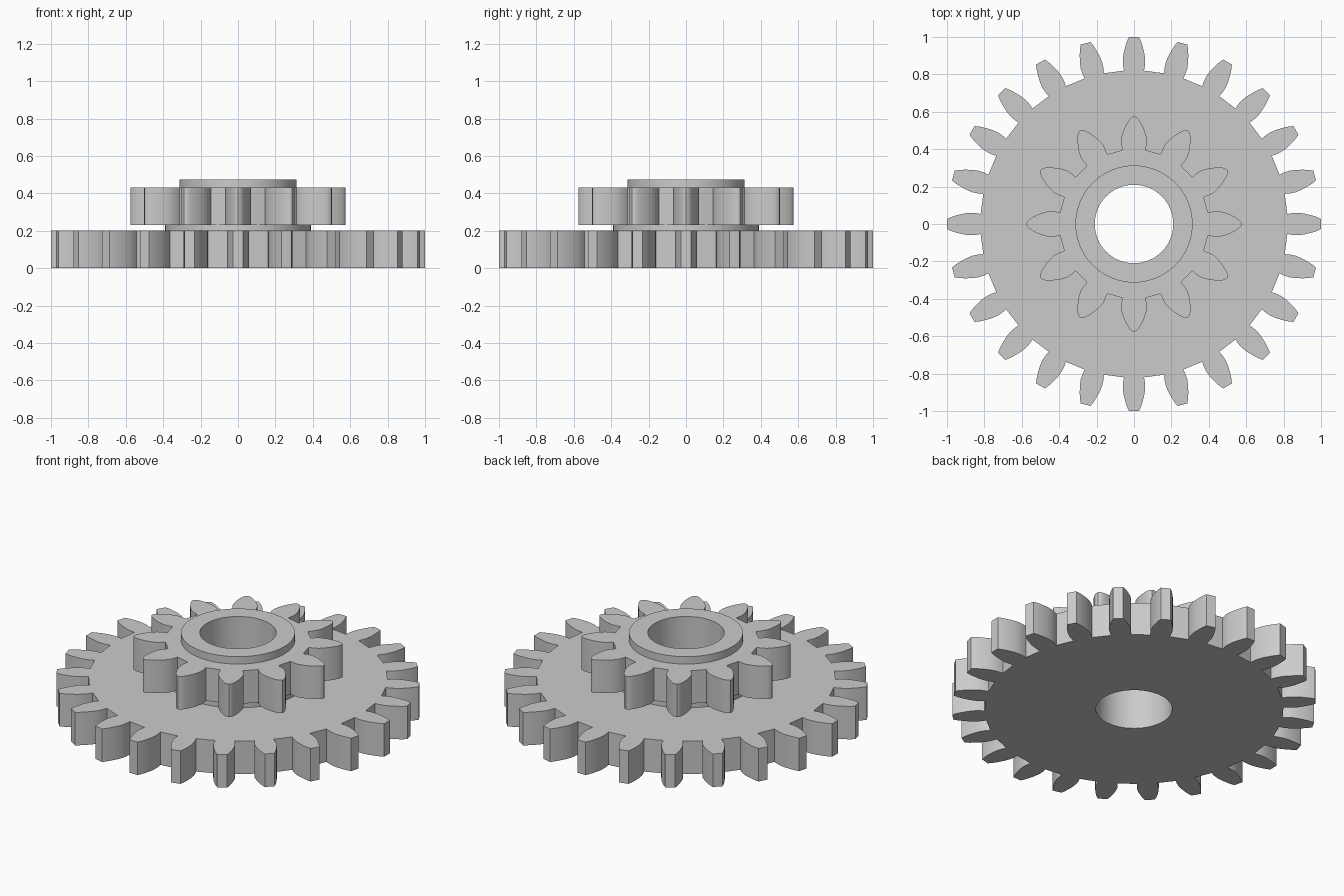
import bpy, bmesh, math

if "Cube" in bpy.data.objects:
    bpy.data.objects.remove(bpy.data.objects["Cube"])

BORE = 0.21

grey = bpy.data.materials.new("light grey")
grey.diffuse_color = (0.6, 0.6, 0.6, 1)
grey.use_nodes = True
grey.node_tree.nodes["Principled BSDF"].inputs["Base Color"].default_value = grey.diffuse_color


def circle(radius, sides=64):
    return [(radius * math.cos(2 * math.pi * i / sides),
             radius * math.sin(2 * math.pi * i / sides)) for i in range(sides)]


def gear_outline(teeth, flank):
    """Outline from one tooth flank given as (radius, half width), root to tip."""
    tooth = [(r, -w) for r, w in flank] + [(r, w) for r, w in reversed(flank) if w > 0]
    points = []
    for i in range(teeth):
        a = 2 * math.pi * i / teeth
        points += [(x * math.cos(a) - y * math.sin(a),
                    x * math.sin(a) + y * math.cos(a)) for x, y in tooth]
    return points


def bored_plate(name, outline, z0, z1):
    """Extrude an outline with the centre bore cut through it."""
    bm = bmesh.new()
    for loop in (outline, circle(BORE)):
        verts = [bm.verts.new((x, y, z0)) for x, y in loop]
        for i, v in enumerate(verts):
            bm.edges.new((verts[i - 1], v))
    bmesh.ops.triangle_fill(bm, edges=bm.edges[:], use_beauty=True, normal=(0, 0, 1))
    top = bmesh.ops.extrude_face_region(bm, geom=bm.faces[:], use_keep_orig=True)["geom"]
    bmesh.ops.translate(bm, vec=(0, 0, z1 - z0),
                        verts=[g for g in top if isinstance(g, bmesh.types.BMVert)])
    bmesh.ops.recalc_face_normals(bm, faces=bm.faces[:])
    mesh = bpy.data.meshes.new(name)
    bm.to_mesh(mesh)
    bm.free()
    mesh.materials.append(grey)
    obj = bpy.data.objects.new(name, mesh)
    bpy.context.collection.objects.link(obj)
    bpy.ops.object.select_all(action='DESELECT')
    obj.select_set(True)
    bpy.context.view_layer.objects.active = obj
    bpy.ops.object.shade_smooth_by_angle(angle=math.radians(28))


# Large flat-tipped gear at the bottom
large_flank = [(0.82, 0.053), (0.845, 0.058), (0.875, 0.06), (0.91, 0.056),
               (0.95, 0.046), (0.975, 0.038), (1.0, 0.027)]
bored_plate("large_gear", gear_outline(24, large_flank), 0.0, 0.2)

# Spacer collar between the gears
bored_plate("spacer_collar", circle(0.39), 0.2, 0.23)

# Small round-tipped gear
small_flank = [(0.395, 0.061), (0.42, 0.067), (0.45, 0.069), (0.48, 0.063),
               (0.51, 0.052), (0.54, 0.037), (0.562, 0.023), (0.572, 0.012), (0.576, 0)]
bored_plate("small_gear", gear_outline(12, small_flank), 0.23, 0.43)

# Hub ring on top
bored_plate("top_hub", circle(0.313), 0.43, 0.475)
